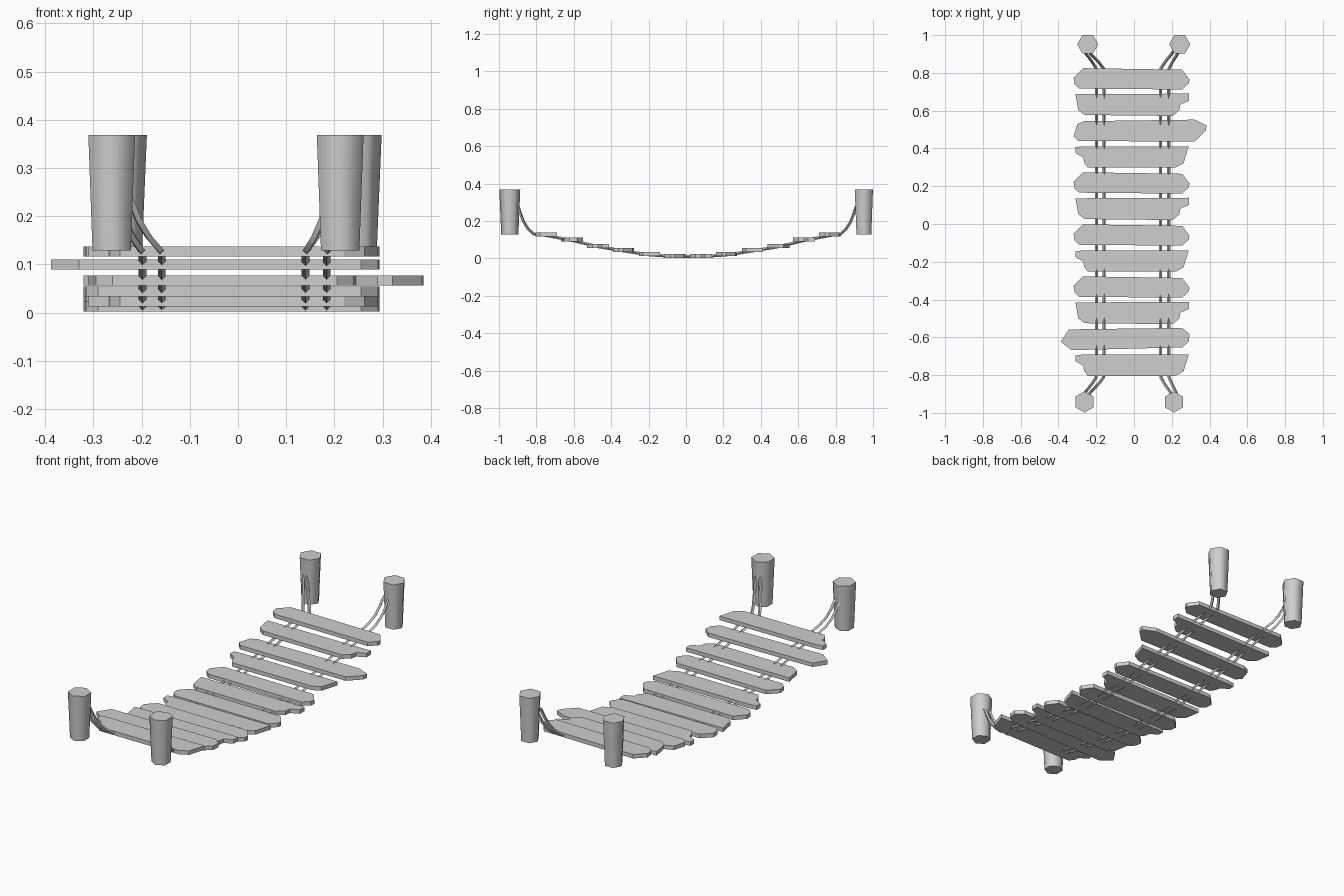
import bpy, bmesh, math
from mathutils import Vector

cube = bpy.data.objects.get("Cube")
if cube:
    bpy.data.objects.remove(cube, do_unlink=True)

mat = bpy.data.materials.new("plain_grey")
mat.use_nodes = True
grey = (0.62, 0.62, 0.62, 1)
mat.diffuse_color = grey
mat.node_tree.nodes["Principled BSDF"].inputs["Base Color"].default_value = grey


def add_mesh(name, bm):
    bmesh.ops.recalc_face_normals(bm, faces=bm.faces)
    mesh = bpy.data.meshes.new(name)
    bm.to_mesh(mesh)
    bm.free()
    mesh.materials.append(mat)
    obj = bpy.data.objects.new(name, mesh)
    bpy.context.collection.objects.link(obj)
    return obj


# Plank outlines around the plank's own centre line
OUTLINES = {
    "chipped": [(-.32, .005), (-.27, .055), (.255, .047), (.294, -.005),
                (.29, -.025), (.255, -.058), (-.29, -.053), (-.315, -.03)],
    "notched": [(-.31, .055), (.29, .058), (.29, .02), (.245, 0),
                (.24, -.03), (.205, -.06), (-.26, -.055), (-.295, -.03)],
    "stepped": [(-.31, .05), (-.27, .055), (.29, .055), (.262, -.035),
                (.22, -.058), (-.245, -.058), (-.265, -.03), (-.268, -.005),
                (-.31, .02)],
    "long_right": [(-.32, -.03), (-.30, .035), (-.265, .05), (.32, .058),
                   (.385, .028), (.38, .002), (.32, -.058), (-.295, -.055)],
    "long_left": [(-.388, -.015), (-.345, .05), (.255, .058), (.294, .025),
                  (.29, -.015), (.255, -.045), (-.33, -.06)],
}
ORDER = ["chipped", "notched", "long_right", "stepped", "chipped", "notched",
         "chipped", "stepped", "chipped", "notched", "long_left", "stepped"]
HEIGHTS = [.127, .1, .067, .044, .023, .0135]   # end plank to middle plank
THICK = 0.021


def plank(name, outline, y, z):
    bm = bmesh.new()
    base = bm.faces.new([bm.verts.new((px, y + py, z - THICK / 2)) for px, py in outline])
    top = bmesh.ops.extrude_face_region(bm, geom=[base])
    bmesh.ops.translate(bm, vec=(0, 0, THICK),
                        verts=[v for v in top["geom"] if isinstance(v, bmesh.types.BMVert)])
    return add_mesh(name, bm)


centres = []
for i, kind in enumerate(ORDER):
    y = .77 - i * .1378
    z = HEIGHTS[min(i, 11 - i)]
    centres.append((y, z))
    plank(f"plank_{i + 1}", OUTLINES[kind], y, z)


# Tapered six-sided posts, wider at the top
def post(name, x, y, turn):
    bm = bmesh.new()
    bmesh.ops.create_cone(bm, cap_ends=True, segments=6, radius1=.046, radius2=.056, depth=.24)
    for v in bm.verts:
        a = math.atan2(v.co.y, v.co.x) + turn
        r = math.hypot(v.co.x, v.co.y)
        v.co = Vector((x + r * math.cos(a), y + r * math.sin(a), v.co.z + .249))
    obj = add_mesh(name, bm)
    bpy.ops.object.select_all(action="DESELECT")
    obj.select_set(True)
    bpy.context.view_layer.objects.active = obj
    bpy.ops.object.shade_smooth_by_angle(angle=math.radians(70))


# The hexagon from create_cone has corners on the y axis
post("back_right_post", -.245, .951, math.radians(30))
post("back_left_post", .242, .951, math.radians(30))
post("front_right_post", -.262, -.942, 0)
post("front_left_post", .212, -.942, 0)


# Ropes run through the planks and curve up to the posts
def rope(name, x, back_x, front_x):
    def rise(end_x, sign):
        # share of sideways swing, distance along, height
        steps = [(.05, .825, .13), (.35, .855, .157), (.65, .88, .195),
                 (.88, .897, .24), (1, .908, .275), (1.1, .925, .295)]
        return [(x + (end_x - x) * s, sign * d, h) for s, d, h in steps]

    points = rise(back_x, 1)[::-1]
    points += [(x, y, z - .004) for y, z in centres]
    points += [(px, py + .012, pz) for px, py, pz in rise(front_x, -1)]
    curve = bpy.data.curves.new(name, "CURVE")
    curve.dimensions = "3D"
    curve.bevel_depth = .008
    curve.bevel_resolution = 0
    curve.use_fill_caps = True
    spline = curve.splines.new("POLY")
    spline.points.add(len(points) - 1)
    for p, co in zip(spline.points, points):
        p.co = (*co, 1)
    curve.materials.append(mat)
    obj = bpy.data.objects.new(name, curve)
    bpy.context.collection.objects.link(obj)
    bpy.ops.object.select_all(action="DESELECT")
    obj.select_set(True)
    bpy.context.view_layer.objects.active = obj
    bpy.ops.object.convert(target="MESH")
    bpy.ops.object.shade_smooth_by_angle(angle=math.radians(40))


rope("right_outer_rope", -.198, -.258, -.262)
rope("right_inner_rope", -.158, -.235, -.235)
rope("left_inner_rope", .14, .205, .195)
rope("left_outer_rope", .184, .235, .225)
